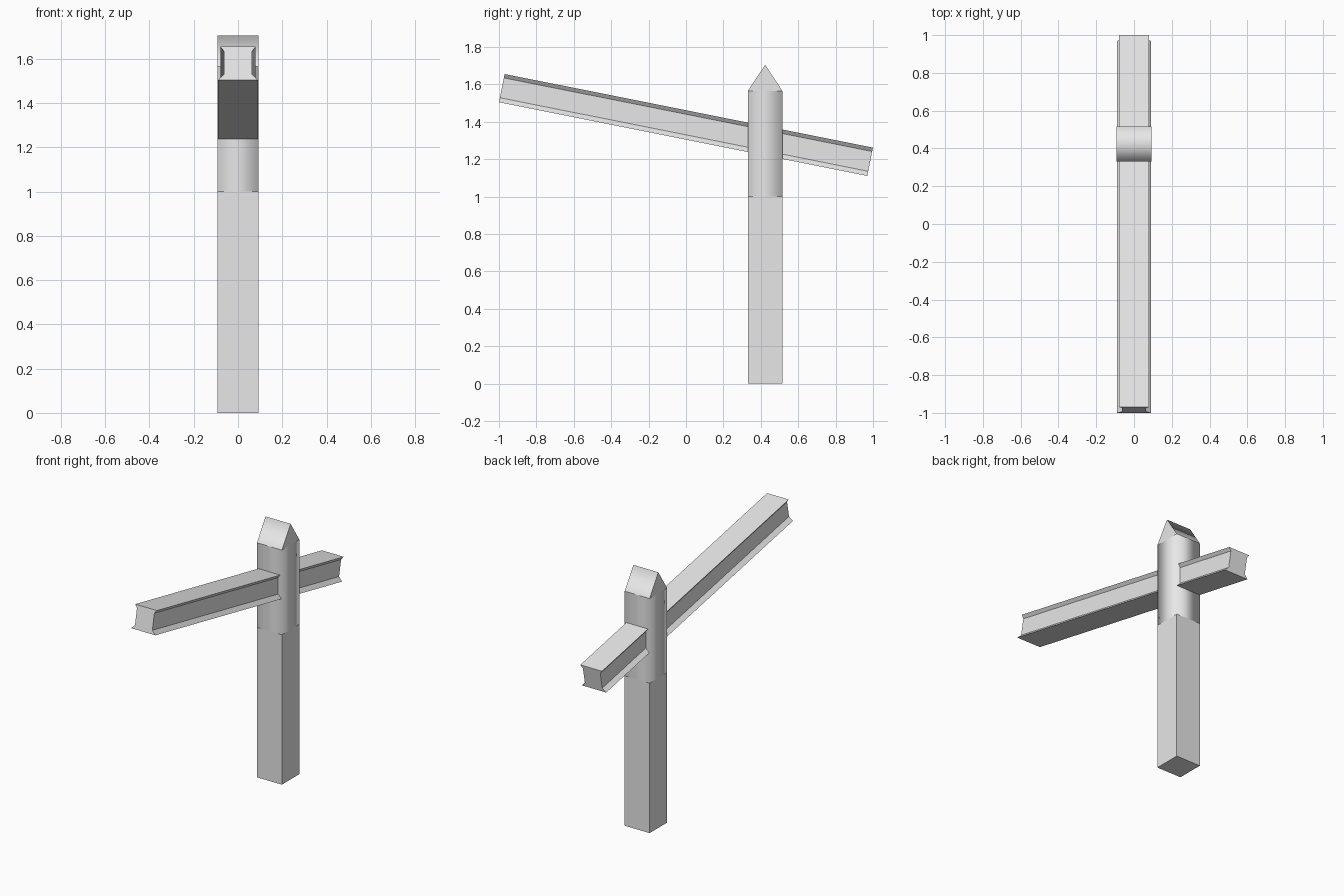
import bpy
import math
from mathutils import Matrix, Vector

cube = bpy.data.objects.get("Cube")
if cube:
    bpy.data.objects.remove(cube, do_unlink=True)

grey = bpy.data.materials.new("light grey")
grey.use_nodes = True
grey.diffuse_color = (0.8, 0.8, 0.8, 1)
grey.node_tree.nodes["Principled BSDF"].inputs["Base Color"].default_value = (0.8, 0.8, 0.8, 1)


def extrude(name, profile, axis, start, end, caps=True):
    """Sweep a closed 2D profile along x, y or z."""
    def place(p, t):
        a, b = p
        return {"x": (t, a, b), "y": (a, t, b), "z": (a, b, t)}[axis]

    n = len(profile)
    verts = [place(p, t) for t in (start, end) for p in profile]
    faces = [(i, (i + 1) % n, n + (i + 1) % n, n + i) for i in range(n)]
    if caps:
        faces += [tuple(reversed(range(n))), tuple(range(n, 2 * n))]
    if axis == "y":
        faces = [tuple(reversed(f)) for f in faces]
    mesh = bpy.data.meshes.new(name)
    mesh.from_pydata(verts, [], faces)
    mesh.materials.append(grey)
    obj = bpy.data.objects.new(name, mesh)
    bpy.context.collection.objects.link(obj)
    return obj


HALF = 0.092
POST_Y = 0.423
SHOULDER, EAVES, RIDGE = 1.0, 1.565, 1.705
square = [(sx * HALF, POST_Y + sy * HALF)
          for sx, sy in ((-1, -1), (1, -1), (1, 1), (-1, 1))]

# Square lower post with crisp corners
extrude("lower_post", square, "z", 0, SHOULDER)

# Upper post, softly shaded round its corners
upper = extrude("upper_post", square, "z", SHOULDER, EAVES, caps=False)
upper.data.shade_smooth()

# Gabled cap, shaded smoothly over the ridge with crisp gable ends
gable = [(POST_Y - HALF, EAVES), (POST_Y + HALF, EAVES), (POST_Y, RIDGE)]
cap = extrude("post_cap", gable, "x", -HALF, HALF)
cap.data.shade_smooth()
for edge in cap.data.edges:
    a, b = (cap.data.vertices[i].co for i in edge.vertices)
    on_ridge = min(a.z, b.z) > RIDGE - 0.01
    edge.use_edge_sharp = not on_ridge

# Tilted beam with tapered flanges along its top and bottom edges
right_side = [(0.09, -0.077), (0.064, -0.052), (0.064, 0.056), (0.08, 0.077)]
section = right_side + [(-x, z) for x, z in reversed(right_side)]
beam = extrude("tilted_beam", section, "y", -1.004, 1.004)
tilt = Matrix.Rotation(math.radians(-11.3), 4, "X")
beam.data.transform(Matrix.Translation(Vector((0, 0, 1.383))) @ tilt)
